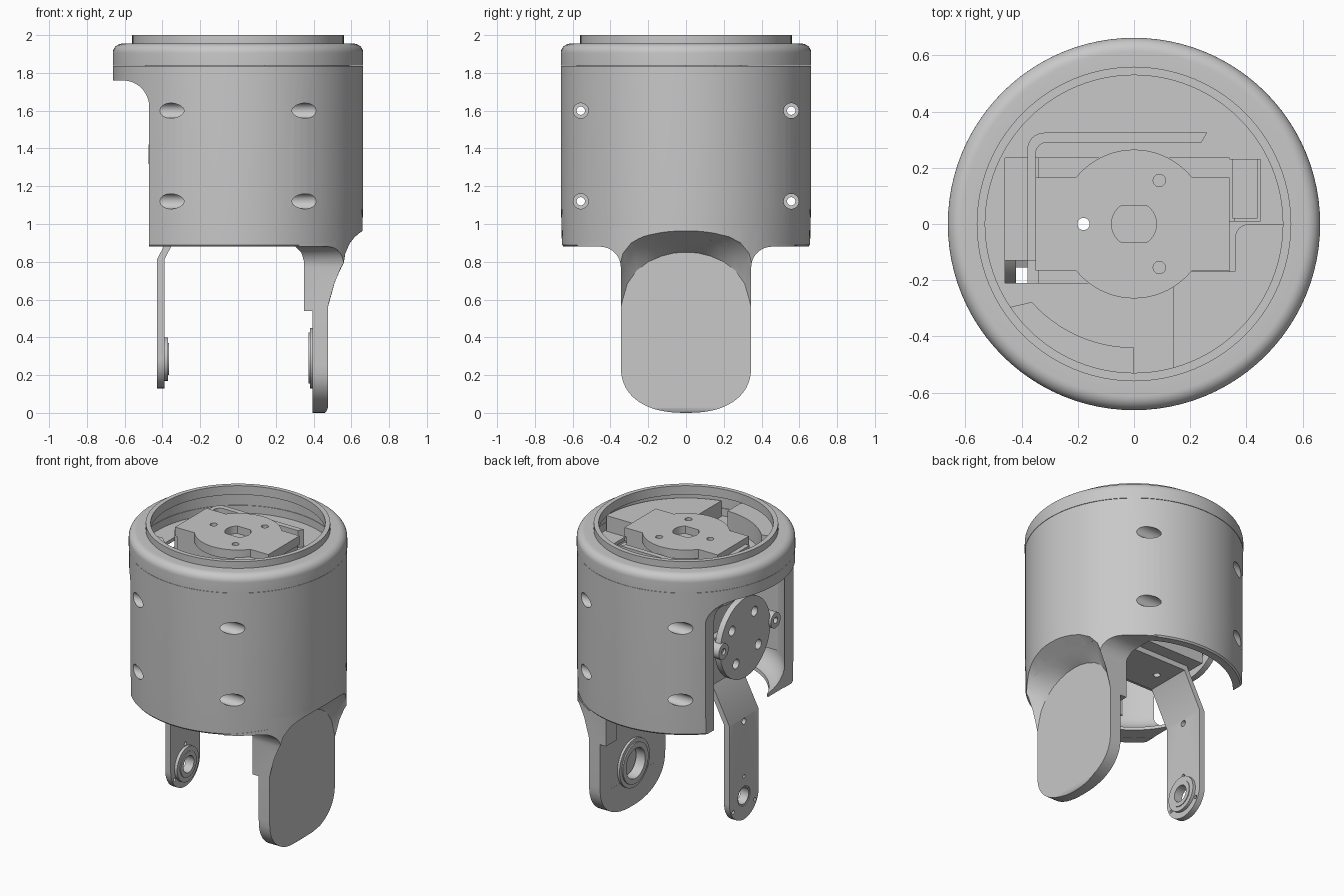
import bpy, bmesh, math
from math import sin, cos, pi, radians

if "Cube" in bpy.data.objects:
    bpy.data.objects.remove(bpy.data.objects["Cube"])

GREY = (0.58, 0.58, 0.58, 1)
grey = bpy.data.materials.new("plain_grey")
grey.use_nodes = True
grey.diffuse_color = GREY
grey.node_tree.nodes["Principled BSDF"].inputs["Base Color"].default_value = GREY


def finish(name, bm):
    bmesh.ops.recalc_face_normals(bm, faces=bm.faces)
    mesh = bpy.data.meshes.new(name)
    bm.to_mesh(mesh)
    bm.free()
    mesh.materials.append(grey)
    obj = bpy.data.objects.new(name, mesh)
    bpy.context.collection.objects.link(obj)
    return obj


def loft(name, ring_a, ring_b):
    """Solid between two matching outlines."""
    bm = bmesh.new()
    a = [bm.verts.new(p) for p in ring_a]
    b = [bm.verts.new(p) for p in ring_b]
    bm.faces.new(a)
    bm.faces.new(b)
    for i in range(len(a)):
        j = (i + 1) % len(a)
        bm.faces.new((a[i], a[j], b[j], b[i]))
    return finish(name, bm)


def prism(name, pts, axis, lo, hi):
    """Extrude a 2D outline along an axis."""
    place = {"x": lambda p, d: (d, p[0], p[1]),
             "y": lambda p, d: (p[0], d, p[1]),
             "z": lambda p, d: (p[0], p[1], d)}[axis]
    return loft(name, [place(p, lo) for p in pts], [place(p, hi) for p in pts])


def arc(cx, cy, r, start, end, n=12):
    return [(cx + r * cos(radians(start + (end - start) * i / n)),
             cy + r * sin(radians(start + (end - start) * i / n))) for i in range(n + 1)]


def rod(name, axis, c, r, lo, hi, n=48):
    return prism(name, arc(c[0], c[1], r, 0, 360, n)[:-1], axis, lo, hi)


def box(name, x0, x1, y0, y1, z0, z1):
    return prism(name, [(x0, y0), (x1, y0), (x1, y1), (x0, y1)], "z", z0, z1)


def revolve(name, profile, n=96):
    bm = bmesh.new()
    rings = [[bm.verts.new((r * cos(2 * pi * i / n), r * sin(2 * pi * i / n), z))
              for i in range(n)] for r, z in profile]
    for k in range(len(rings)):
        a, b = rings[k], rings[(k + 1) % len(rings)]
        for i in range(n):
            j = (i + 1) % n
            bm.faces.new((a[i], a[j], b[j], b[i]))
    return finish(name, bm)


def combine(target, tool, op="DIFFERENCE", keep=False):
    mod = target.modifiers.new("shape", "BOOLEAN")
    mod.operation, mod.object, mod.solver = op, tool, "EXACT"
    bpy.context.view_layer.objects.active = target
    bpy.ops.object.modifier_apply(modifier=mod.name)
    if not keep:
        bpy.data.objects.remove(tool)
    return target


def ring(name, axis, c, r_out, r_in, lo, hi):
    return combine(rod(name, axis, c, r_out, lo, hi), rod("bore", axis, c, r_in, lo - 0.1, hi + 0.1))


# Round outer shell and top cap
shell = revolve("outer_shell", [(0.60, 0.88), (0.648, 0.88), (0.657, 0.89), (0.662, 1.10),
                                (0.662, 1.836), (0.60, 1.836)])
revolve("top_cap", [(0.60, 1.838), (0.663, 1.838)] + arc(0.613, 1.905, 0.05, 0, 90, 8)
        + [(0.56, 1.955), (0.56, 2.0), (0.53, 2.0), (0.53, 1.94), (0.60, 1.935)])

# Side opening with rounded upper corner
combine(shell, prism("notch", [(-0.8, 0.7), (-0.47, 0.7)] + arc(-0.61, 1.62, 0.14, 0, 90)
                     + [(-0.8, 1.76)], "y", -0.8, 0.8))

# Flared inner foot along the front lower rim
foot = revolve("flared_foot", [(0.50, 0.882), (0.63, 0.882), (0.63, 1.04)] + arc(0.47, 1.03, 0.13, 0, -75, 10))
combine(foot, box("foot_limit", -0.469, 0.30, -0.8, -0.20, 0.8, 1.2), "INTERSECT")

# Wide side leg: face outline crossed with its side profile
quarter = [(0.345 * cos(t) ** 0.85, 0.25 - 0.25 * sin(t) ** 0.85)
           for t in [radians(6 * i) for i in range(15)]] + [(0, 0)]
half = [(0.62, 1.0), (0.62, 0.88), (0.47, 0.88)] + arc(0.455, 0.77, 0.11, 90, 180, 8) + quarter
face = half + [(-y, z) for y, z in reversed(half[:-1])]
leg = prism("wide_leg", face, "x", 0.2, 0.8)
combine(leg, prism("side_profile", [(0.8, 1.1), (0.8, 0.5), (0.477, 0.5), (0.477, 0.03), (0.468, 0.008),
                                    (0.45, -0.01), (0.395, -0.01), (0.395, 0.54), (0.35, 0.54), (0.35, 0.80),
                                    (0.335, 0.85), (0.30, 0.885), (0.52, 0.91), (0.52, 1.1)],
                   "y", -0.8, 0.8), "INTERSECT")
combine(leg, rod("round_limit", "z", (0, 0), 0.659, -0.1, 0.99, 96), "INTERSECT")

# Scooped blend between shell and leg face
low = [(0.42, -0.2), (0.42, 0.40), (0.36, 0.50), (0.335, 0.60), (0.31, 0.685), (0.26, 0.755),
       (0.20, 0.80), (0.13, 0.83), (0.06, 0.847)]
arch = low + [(0, 0.85)] + [(-y, z) for y, z in reversed(low)]
rings = []
for x, grow, lift, curl in ((0.476, 1, 0, 0), (0.51, 1.02, 0.015, 0.72), (0.57, 1.08, 0.055, 1.1),
                            (0.67, 1.2, 0.12, 1.2)):
    rings.append([(x, y * grow, -0.2 if z < 0 else z + lift + curl * y * y) for y, z in arch])
for a, b in zip(rings, rings[1:]):
    scoop = loft("scoop", a, b)
    combine(leg, scoop, keep=True)
    combine(shell, scoop)

# Recess and bearing on the leg's inner face
combine(leg, box("pocket", 0.2, 0.396, -0.23, 0.23, 0.2, 0.87))
combine(leg, rod("seat", "x", (0, 0.29), 0.115, 0.3, 0.45))
ring("leg_bearing", "x", (0, 0.29), 0.16, 0.115, 0.38, 0.41)
ring("leg_bearing_race", "x", (0, 0.29), 0.135, 0.10, 0.372, 0.44)

# Internal screw ribs, then the counterbored cross holes
for y0, y1 in ((-0.63, -0.5), (0.5, 0.63)):
    rib = box("screw_rib", -0.36, 0.36, y0, y1, 1.04, 1.69)
    combine(rib, rod("rib_limit", "z", (0, 0), 0.63, 1.0, 1.8, 96), "INTERSECT")
    combine(shell, rib, "UNION")
for y in (-0.557, 0.557):
    for z in (1.12, 1.60):
        combine(shell, rod("hole", "x", (y, z), 0.022, -0.8, 0.8, 24))
        for lo, hi in ((-0.8, -0.24), (0.24, 0.8)):
            combine(shell, rod("counterbore", "x", (y, z), 0.04, lo, hi, 32))

# Inner floor and raised shelves under the cap
floor = rod("inner_floor", "z", (0, 0), 0.61, 1.762, 1.785, 96)
combine(floor, box("opening", -0.46, 0.34, -0.21, 0.235, 1.7, 1.9))
combine(floor, box("side_opening", 0.3, 0.45, 0.01, 0.23, 1.7, 1.9))
shelf = rod("raised_shelf", "z", (0, 0), 0.59, 1.785, 1.89, 96)
combine(shelf, prism("corner", [(0.14, -0.7), (0.7, -0.7), (0.7, 0)] + arc(0.41, -0.05, 0.05, 90, 180, 6)
                     + [(0.36, -0.17), (0.14, -0.17)], "z", 1.7, 2.0), "INTERSECT")
prism("curved_shelf", arc(0, 0, 0.58, 212, 270) + arc(0, 0.05, 0.49, 270, 222), "z", 1.785, 1.91)

# Drive unit body, its side bracket and top plate
body = box("drive_body", -0.34, 0.36, -0.215, 0.24, 1.08, 1.74)
upper = box("drive_upper_body", -0.34, 0.33, -0.16, 0.16, 1.74, 1.88)
box("drive_bracket", -0.465, -0.34, -0.13, 0.24, 1.66, 1.72)
plate = box("drive_top_plate", -0.35, 0.34, -0.165, 0.165, 1.88, 1.94)
combine(plate, rod("round_middle", "z", (0, 0), 0.265, 1.88, 1.94, 64), "UNION")
flats = math.degrees(math.asin(0.8))
combine(plate, prism("keyed_hole", arc(0, 0, 0.08, -flats, flats) + arc(0, 0, 0.08, 180 - flats, 180 + flats),
                     "z", 1.89, 2.0))
for c in ((0.09, 0.155), (0.09, -0.155)):
    combine(plate, rod("screw_hole", "z", c, 0.022, 1.89, 2.0, 24))

# Bent strap around the drive unit
strap = [(-0.38, -0.13)] + arc(-0.32, 0.265, 0.06, 180, 90, 8) + [(0.26, 0.325), (0.24, 0.29)] \
    + arc(-0.31, 0.25, 0.04, 90, 180, 8) + [(-0.35, -0.13)]
prism("bent_strap", strap, "z", 1.60, 1.90)
box("strap_block", 0.35, 0.44, 0.02, 0.23, 1.60, 1.76)

# Output disc, hub and side lugs facing the opening
disc = rod("output_disc", "x", (0.03, 1.365), 0.265, -0.46, -0.42, 64)
for k in range(4):
    a = radians(35 + 90 * k)
    combine(disc, rod("disc_hole", "x", (0.03 + 0.17 * cos(a), 1.365 + 0.17 * sin(a)), 0.032, -0.6, -0.3, 24))
rod("disc_hub", "x", (0.03, 1.365), 0.11, -0.43, -0.32)
box("lug_bar", -0.38, -0.33, -0.31, 0.31, 1.32, 1.42)
for y in (-0.27, 0.28):
    ring("screw_lug", "x", (y, 1.37), 0.052, 0.02, -0.475, -0.36)

# Narrow bent arm with rounded end and bearing
arm = prism("narrow_arm", [(-0.43, 0.1), (-0.43, 0.81), (-0.29, 1.08), (0.30, 1.08), (0.30, 1.045),
                           (-0.27, 1.045), (-0.39, 0.81), (-0.39, 0.1)], "y", -0.3, 0.3)
combine(arm, prism("arm_outline", arc(0, 0.285, 0.155, 180, 360, 24) + [(0.155, 1.2), (-0.155, 1.2)],
                   "x", -0.6, 0.5), "INTERSECT")
combine(arm, rod("arm_bore", "x", (0, 0.285), 0.065, -0.6, -0.3))
combine(arm, rod("pin_hole", "x", (0, 0.785), 0.02, -0.6, -0.3, 24))
for k in range(3):
    a = radians(90 + 120 * k)
    combine(arm, rod("rivet_hole", "x", (0.132 * cos(a), 0.285 + 0.132 * sin(a)), 0.012, -0.6, -0.3, 16))
ring("arm_bearing", "x", (0, 0.285), 0.115, 0.08, -0.40, -0.37)
ring("arm_bearing_race", "x", (0, 0.285), 0.085, 0.055, -0.425, -0.365)

# Wire hole straight through the drive unit
for part in (plate, upper, body, arm):
    combine(part, rod("wire_hole", "z", (-0.18, 0), 0.022, 0.9, 2.1, 24))

# Smooth curved surfaces, keep edges crisp
bpy.ops.object.select_all(action="DESELECT")
for obj in bpy.context.scene.objects:
    if obj.type == "MESH":
        obj.select_set(True)
        bpy.context.view_layer.objects.active = obj
bpy.ops.object.shade_smooth_by_angle(angle=radians(30))
